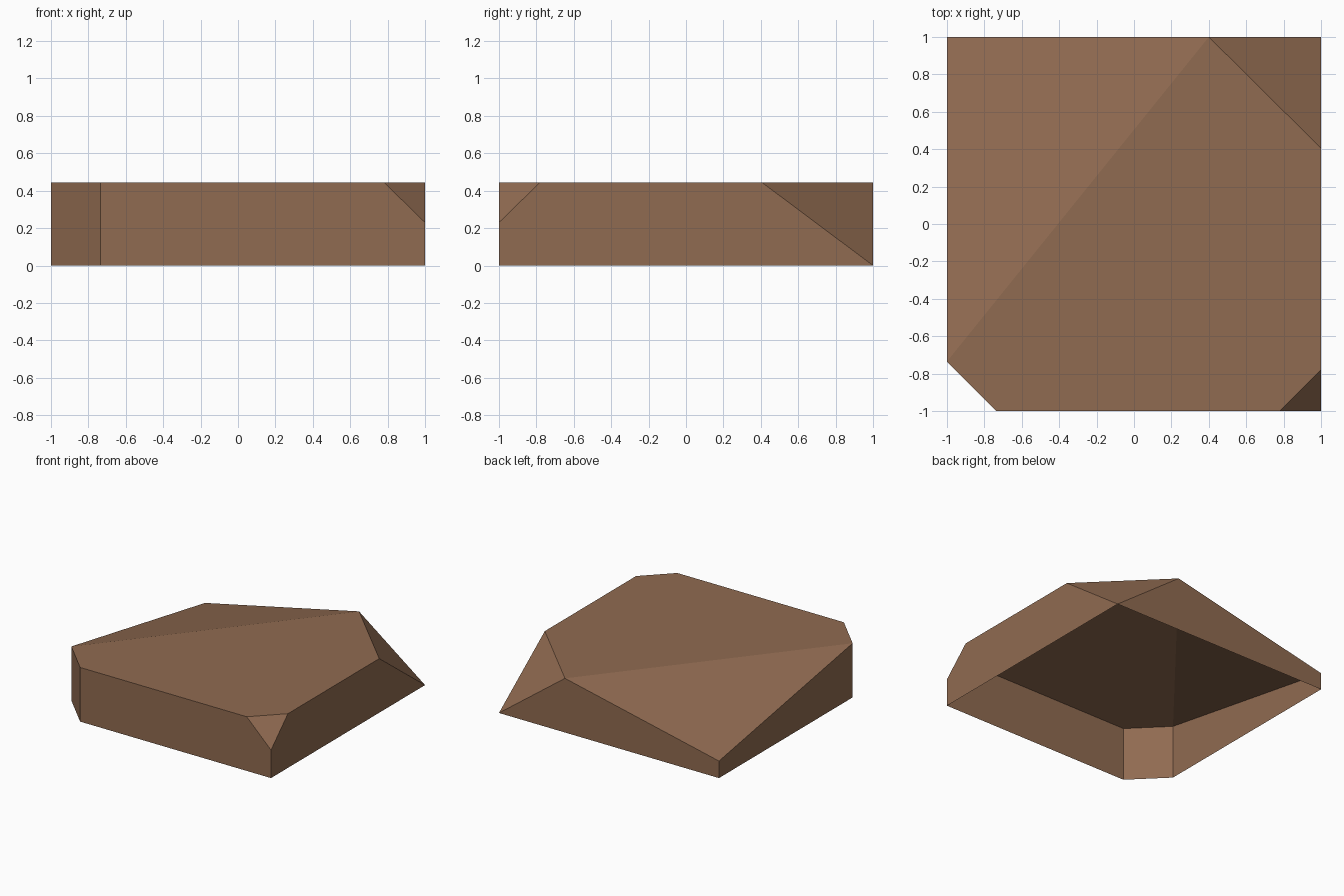
import bpy
import bmesh
from mathutils import Vector

cube = bpy.data.objects.get("Cube")
if cube:
    bpy.data.objects.remove(cube, do_unlink=True)

HEIGHT = 0.445

# Single earthy colour
brown = bpy.data.materials.new("earth_brown")
brown.use_nodes = True
colour = (0.28, 0.147, 0.082, 1.0)
brown.diffuse_color = colour
shader = brown.node_tree.nodes["Principled BSDF"]
shader.inputs["Base Color"].default_value = colour
shader.inputs["Roughness"].default_value = 0.9


def slice_corner(bm, a, b, c):
    """Cut off the corner outside the plane through three points and cap it."""
    a, b, c = Vector(a), Vector(b), Vector(c)
    normal = (b - a).cross(c - a).normalized()
    if normal.dot(a - Vector((0, 0, HEIGHT / 2))) < 0:
        normal.negate()
    cut = bmesh.ops.bisect_plane(
        bm, geom=bm.verts[:] + bm.edges[:] + bm.faces[:], dist=0.0001,
        plane_co=a, plane_no=normal, clear_outer=True)
    rim = [e for e in cut["geom_cut"] if isinstance(e, bmesh.types.BMEdge)]
    bmesh.ops.edgenet_fill(bm, edges=rim)


# Flat slab standing on the ground
bm = bmesh.new()
bmesh.ops.create_cube(bm, size=2)
for v in bm.verts:
    v.co.z = (v.co.z + 1) / 2 * HEIGHT

# Upright bevel, small nick, large slanted corner, broad sloping top
slice_corner(bm, (-1, -0.735, 0), (-0.735, -1, 0), (-1, -0.735, HEIGHT))
slice_corner(bm, (1, -1, 0.23), (0.78, -1, HEIGHT), (1, -0.78, HEIGHT))
slice_corner(bm, (1, 1, 0), (0.4, 1, HEIGHT), (1, 0.405, HEIGHT))
slice_corner(bm, (-1, 1, 0.14), (-1, -0.735, HEIGHT), (0.4, 1, HEIGHT))

# Orient outward, then leave the underside open
bmesh.ops.remove_doubles(bm, verts=bm.verts[:], dist=0.001)
bmesh.ops.recalc_face_normals(bm, faces=bm.faces[:])
underside = [f for f in bm.faces if f.normal.z < -0.99]
bmesh.ops.delete(bm, geom=underside, context="FACES")

mesh = bpy.data.meshes.new("rock_slab")
bm.to_mesh(mesh)
bm.free()
mesh.materials.append(brown)
rock = bpy.data.objects.new("rock_slab", mesh)
bpy.context.collection.objects.link(rock)
